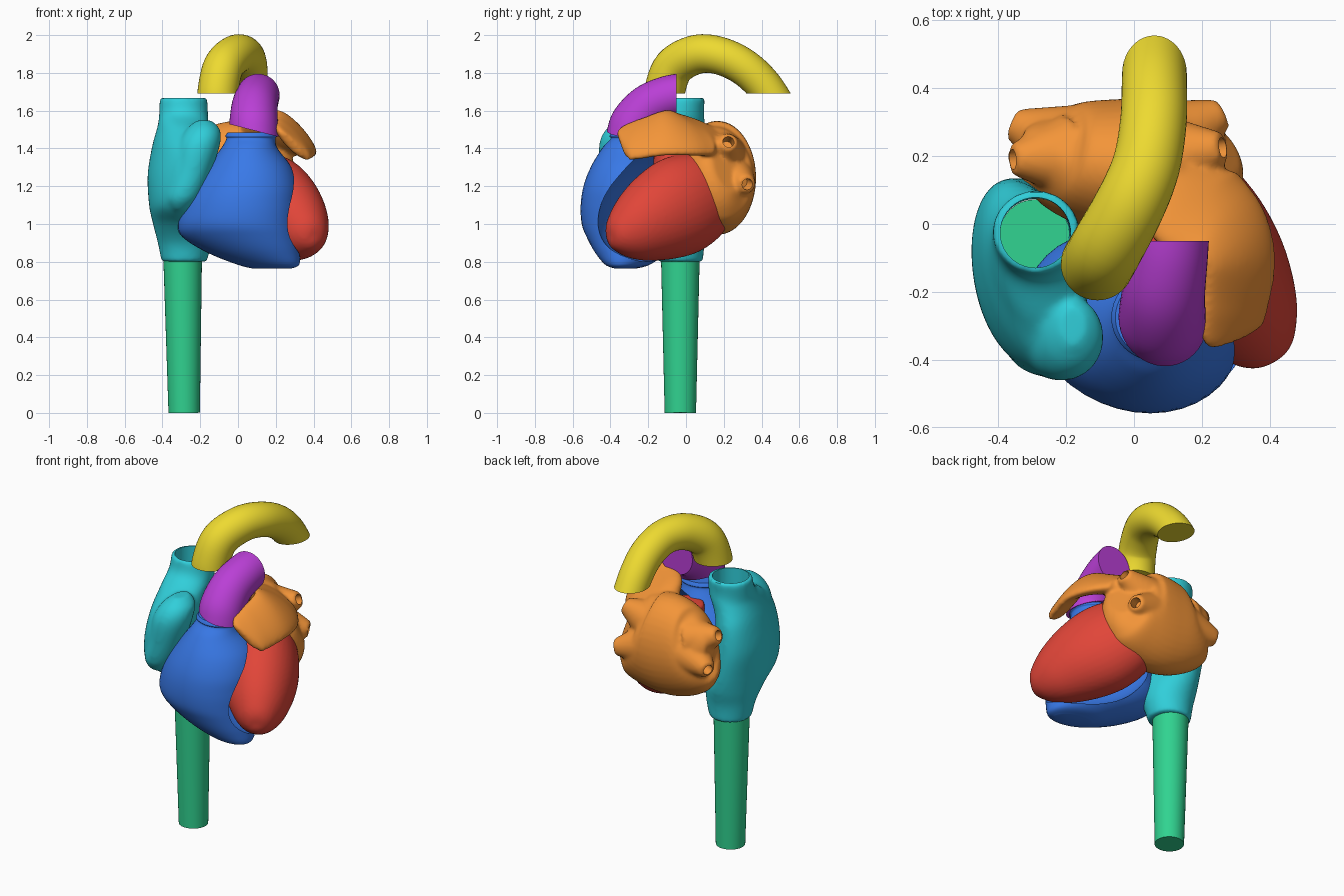
import bpy, bmesh, math
from mathutils import Vector

if "Cube" in bpy.data.objects:
    bpy.data.objects.remove(bpy.data.objects["Cube"])

X, Z = Vector((1, 0, 0)), Vector((0, 0, 1))


def catmull(st, sub):
    """Smoothly interpolate station tuples."""
    out, n = [], len(st)
    for i in range(n - 1):
        p = [st[max(i - 1, 0)], st[i], st[i + 1], st[min(i + 2, n - 1)]]
        for k in range(sub):
            t = k / sub
            out.append([0.5 * (2 * b + (c - a) * t + (2 * a - 5 * b + 4 * c - d) * t * t
                               + (3 * b - a - 3 * c + d) * t ** 3) for a, b, c, d in zip(*p)])
    return out + [list(st[-1])]


def loft(name, stations, ref=None, sides=40, sub=6, grow=(1, 1), cuts=()):
    """Skin ellipses (x, y, z, a, b, angle); level rings, or square to the path if ref is given."""
    rows = catmull(stations, sub)
    cs = [Vector(r[:3]) for r in rows]
    bm, rings = bmesh.new(), []
    for i, r in enumerate(rows):
        u, v = X, Vector((0, 1, 0))
        if ref:
            t = (cs[min(i + 1, len(cs) - 1)] - cs[max(i - 1, 0)]).normalized()
            u = t.cross(ref).normalized()
            v = u.cross(t)
        a, b, g = max(r[3], 0.004) * grow[0], max(r[4], 0.004) * grow[1], math.radians(r[5])
        e, f = u * math.cos(g) + v * math.sin(g), v * math.cos(g) - u * math.sin(g)
        rings.append([bm.verts.new(cs[i] + e * a * math.cos(w) + f * b * math.sin(w))
                      for w in (2 * math.pi * k / sides for k in range(sides))])
    for p, q in zip(rings, rings[1:]):
        for k in range(sides):
            m = (k + 1) % sides
            bm.faces.new((p[k], p[m], q[m], q[k]))
    bm.faces.new(rings[0])
    bm.faces.new(rings[-1])
    for co, no in cuts:
        geom = bm.verts[:] + bm.edges[:] + bm.faces[:]
        bmesh.ops.bisect_plane(bm, geom=geom, plane_co=co, plane_no=no, clear_outer=True)
        bmesh.ops.holes_fill(bm, edges=[e for e in bm.edges if e.is_boundary], sides=0)
    bmesh.ops.recalc_face_normals(bm, faces=bm.faces[:])
    me = bpy.data.meshes.new(name)
    bm.to_mesh(me)
    bm.free()
    ob = bpy.data.objects.new(name, me)
    bpy.context.collection.objects.link(ob)
    return ob


def tube(name, p, q, r0, r1):
    d = Vector(q) - Vector(p)
    return loft(name, [(*p, r0, r0, 0), (*q, r1, r1, 0)], ref=X if abs(d.z) > abs(d.x) else Z, sub=3)


def select(obs):
    bpy.ops.object.select_all(action='DESELECT')
    for o in obs:
        o.select_set(True)
    bpy.context.view_layer.objects.active = obs[0]


def blend(obs, voxel=0.012, smooth=6):
    """Fuse overlapping pieces into one soft body."""
    select(obs)
    bpy.ops.object.join()
    ob = obs[0]
    m = ob.modifiers.new("fuse", 'REMESH')
    m.mode, m.voxel_size = 'VOXEL', voxel
    s = ob.modifiers.new("soften", 'SMOOTH')
    s.factor, s.iterations = 0.5, smooth
    for n in ("fuse", "soften"):
        bpy.ops.object.modifier_apply(modifier=n)
    return ob


def carve(ob, cutter):
    m = ob.modifiers.new("cut", 'BOOLEAN')
    m.operation, m.solver, m.object = 'DIFFERENCE', 'EXACT', cutter
    select([ob])
    bpy.ops.object.modifier_apply(modifier="cut")
    bpy.data.objects.remove(cutter)


def finish(ob, rgb, angle=40):
    mat = bpy.data.materials.new(ob.name)
    mat.diffuse_color = (*rgb, 1)
    mat.use_nodes = True
    mat.node_tree.nodes["Principled BSDF"].inputs["Base Color"].default_value = mat.diffuse_color
    ob.data.materials.clear()
    ob.data.materials.append(mat)
    select([ob])
    bpy.ops.object.shade_smooth_by_angle(angle=math.radians(angle))


# Lower vein
finish(tube("lower_vein", (-.285, -.03, 0), (-.293, -.03, .81), .083, .102), (.03, .65, .28))

# Right atrium with upper vein and front ear, drilled through
atrium = loft("right_atrium", [
    (-.285, -.03, .80, .12, .12, 0), (-.283, -.04, .9, .142, .14, 0), (-.295, -.07, 1.0, .155, .195, 2),
    (-.312, -.13, 1.1, .158, .265, 5), (-.316, -.15, 1.25, .155, .29, 12), (-.297, -.15, 1.4, .145, .285, 16),
    (-.29, -.10, 1.5, .135, .21, 14), (-.288, -.04, 1.58, .13, .135, 0), (-.289, -.022, 1.668, .127, .123, 0)])
ear = loft("ear", [(-.31, -.35, 1.07, .03, .03, 0), (-.29, -.345, 1.14, .09, .09, 0),
                   (-.24, -.35, 1.28, .1, .105, 0), (-.205, -.345, 1.42, .11, .115, 0),
                   (-.185, -.32, 1.5, .09, .105, 0), (-.18, -.30, 1.548, .04, .06, 0)])
atrium = blend([atrium, ear], smooth=12)
carve(atrium, tube("bore", (-.293, -.028, .7), (-.29, -.025, 1.8), .101, .104))
finish(atrium, (.03, .62, .7))

# Left ventricle with outflow neck
ventricle = [(.06, .17, 1.19, .09, .10, 0), (.075, .145, 1.18, .145, .18, 0), (.115, .08, 1.15, .19, .24, 0),
             (.188, -.035, 1.095, .212, .265, 0), (.262, -.155, 1.035, .203, .24, 0),
             (.332, -.27, .975, .163, .185, 0), (.378, -.35, .935, .11, .12, 0),
             (.40, -.39, .915, .06, .06, 0), (.408, -.405, .91, .005, .005, 0)]
left = loft("left_ventricle", ventricle, ref=Z)
left = blend([left, tube("neck", (.05, -.06, 1.1), (.05, -.06, 1.40), .12, .11)], smooth=4)
finish(left, (.75, .06, .04))

# Right ventricle, a crescent wrapped around the left one
right = loft("right_ventricle", [
    (.18, -.32, .765, .11, .05, -20), (.16, -.31, .785, .17, .11, -20), (.08, -.29, .85, .255, .18, -22),
    (.01, -.285, .93, .315, .225, -23), (-.003, -.285, 1.0, .325, .255, -23), (.015, -.285, 1.1, .31, .265, -23),
    (.04, -.285, 1.2, .28, .255, -20), (.06, -.285, 1.3, .225, .22, -12), (.06, -.285, 1.4, .15, .16, 0),
    (.068, -.275, 1.45, .13, .125, 0), (.07, -.275, 1.465, .137, .13, 0), (.07, -.275, 1.485, .125, .12, 0)])
hollow = [(x - .01, y - .025, z + .025, a, b, g) for x, y, z, a, b, g in ventricle]
carve(right, loft("septum", hollow, ref=Z, grow=(1.42, 1.18)))
finish(right, (.04, .19, .8))

# Lung artery trunk, slanted at the bottom and cut square at the back
trunk = loft("lung_artery", [(.087, -.30, 1.38, .135, .13, 0), (.085, -.285, 1.475, .135, .13, 0),
                             (.083, -.265, 1.54, .13, .128, 0), (.088, -.195, 1.62, .122, .122, 0),
                             (.102, -.09, 1.67, .116, .116, 0), (.112, .02, 1.69, .112, .112, 0)], ref=X,
             cuts=[((0, -.05, 0), (0, 1, 0)), ((.22, 0, 1.46), (-.25, 0, -.97))])
finish(trunk, (.49, .05, .67))

# Main artery arch, both ends cut level
arch = loft("main_artery_arch", [(-.108, -.118, 1.60, .108, .108, 0), (-.106, -.114, 1.70, .108, .108, 0),
                                 (-.078, -.065, 1.83, .107, .107, 0), (-.015, .05, 1.896, .104, .104, 0),
                                 (.035, .17, 1.893, .1, .1, 0), (.057, .30, 1.835, .098, .098, 0),
                                 (.06, .41, 1.735, .096, .096, 0), (.06, .50, 1.60, .094, .094, 0)], ref=X,
            cuts=[((0, 0, 1.69), (0, 0, -1))])
finish(arch, (.85, .7, .03))

# Left atrium: chamber, ear flap and four lung veins
chamber = loft("left_atrium", [(-.325, .23, 1.29, .04, .07, 0), (-.29, .225, 1.29, .09, .16, 0),
                               (-.2, .195, 1.26, .165, .255, 0), (-.05, .17, 1.245, .2, .3, 0),
                               (.1, .165, 1.25, .205, .29, 0), (.2, .19, 1.28, .17, .24, 0),
                               (.245, .22, 1.30, .09, .14, 0)], ref=Z)
flap = loft("flap", [(.09, .17, 1.40, .10, .09, 35), (.175, .06, 1.465, .18, .065, 32),
                     (.265, -.01, 1.48, .17, .05, 42), (.31, -.11, 1.48, .155, .042, 48),
                     (.298, -.24, 1.45, .14, .04, 48), (.285, -.315, 1.43, .125, .034, 48),
                     (.284, -.345, 1.42, .085, .02, 48)], ref=Z)
veins = [((.1, .2, 1.37), (.262, .225, 1.435)), ((.1, .25, 1.24), (.262, .325, 1.21)),
         ((-.2, .2, 1.34), (-.358, .19, 1.395)), ((-.2, .235, 1.25), (-.358, .295, 1.22))]
pipes = [tube("vein", p, q, .125, .046) for p, q in veins]
chamber = blend([chamber, flap] + pipes, voxel=0.01, smooth=10)
for p, q in veins:
    p, q = Vector(p), Vector(q)
    d = (q - p).normalized()
    carve(chamber, tube("bore", q - d * .07, q + d * .05, .03, .03))
finish(chamber, (.9, .3, .04))
